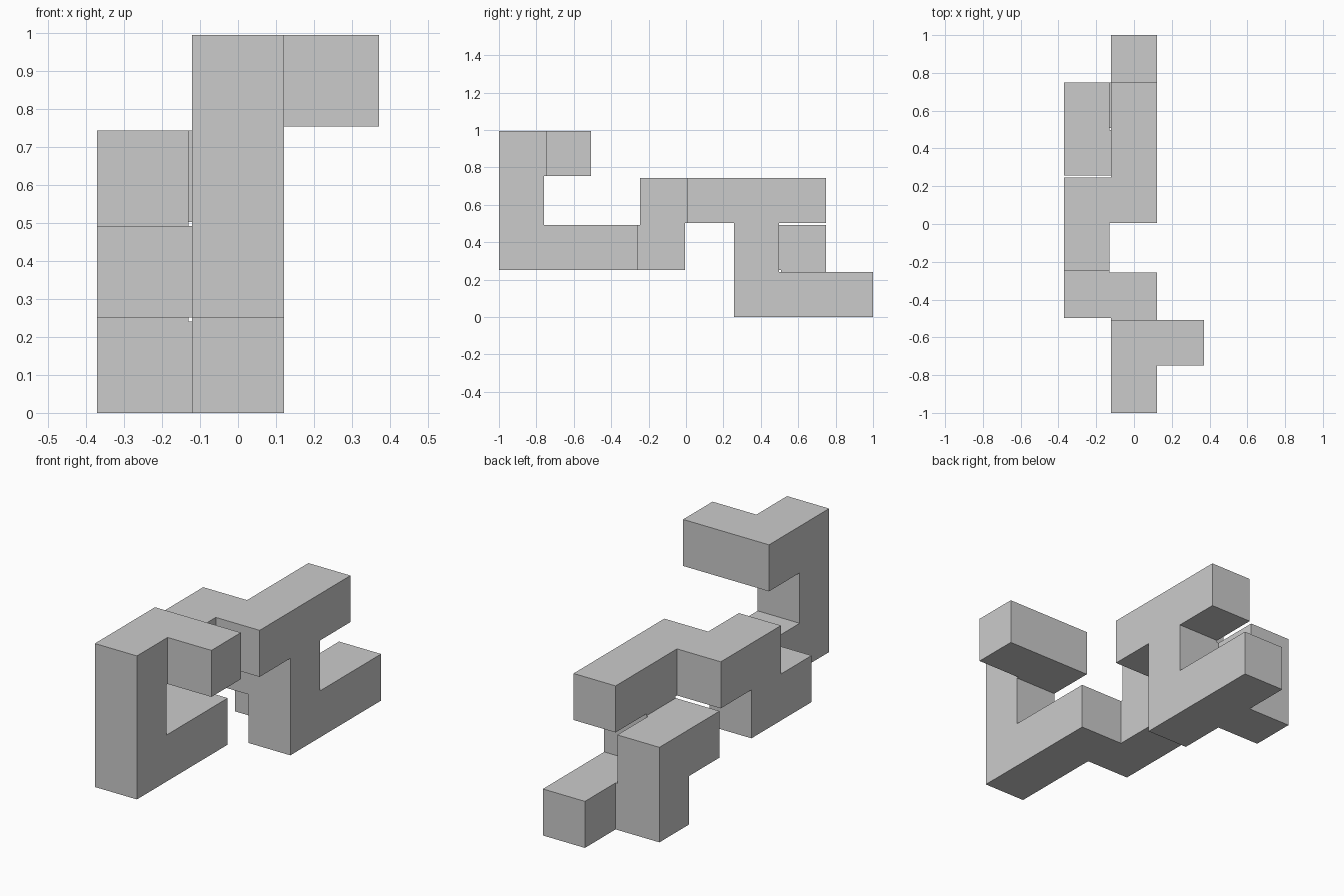
import bpy, bmesh
from mathutils import Vector

if "Cube" in bpy.data.objects:
    bpy.data.objects.remove(bpy.data.objects["Cube"])

PITCH = 2 / 7.96          # spacing of the cube lattice
SIZE = PITCH * 0.96       # bar thickness, leaving a thin gap between neighbours
STEP = {'x': (-1, 0, 0), 'X': (1, 0, 0), 'y': (0, -1, 0),
        'Y': (0, 1, 0), 'z': (0, 0, -1), 'Z': (0, 0, 1)}


def walk(start, moves):
    """Cells (even indices) and the joints between them (odd) along a bar."""
    pos = Vector(start) * 2
    found = {tuple(map(int, pos))}
    for m in moves:
        for _ in range(2):
            pos += Vector(STEP[m])
            found.add(tuple(map(round, pos)))
    return found


def coord(n):
    return (n // 2) * PITCH + (n % 2) * SIZE


# main winding bar, upper stub, side loop
blocks = walk((2, 1, 3), "xyzzYYxYZYXYzzYY")
blocks |= walk((1, 5, 2), "Y")
blocks |= walk((1, 5, 1), "xYzX")

# skin: only faces that are not shared between blocks
bm = bmesh.new()
offset = Vector(((2 * PITCH + SIZE) / 2, 1, 0))
verts = {}


def vert(key):
    if key not in verts:
        verts[key] = bm.verts.new(Vector([coord(n) for n in key]) - offset)
    return verts[key]


for b in blocks:
    for axis in range(3):
        u, v = (axis + 1) % 3, (axis + 2) % 3
        for side in (0, 1):
            near = list(b)
            near[axis] += 2 * side - 1
            if tuple(near) in blocks:
                continue
            ring = []
            for du, dv in ((0, 0), (1, 0), (1, 1), (0, 1)):
                k = list(b)
                k[axis] += side
                k[u] += du
                k[v] += dv
                ring.append(vert(tuple(k)))
            bm.faces.new(ring if side else ring[::-1])

# merge coplanar faces into clean bars
bmesh.ops.dissolve_limit(bm, angle_limit=0.01, verts=bm.verts[:], edges=bm.edges[:])
mesh = bpy.data.meshes.new("winding_block_bar")
bm.to_mesh(mesh)
bm.free()
bpy.context.collection.objects.link(bpy.data.objects.new("winding_block_bar", mesh))
